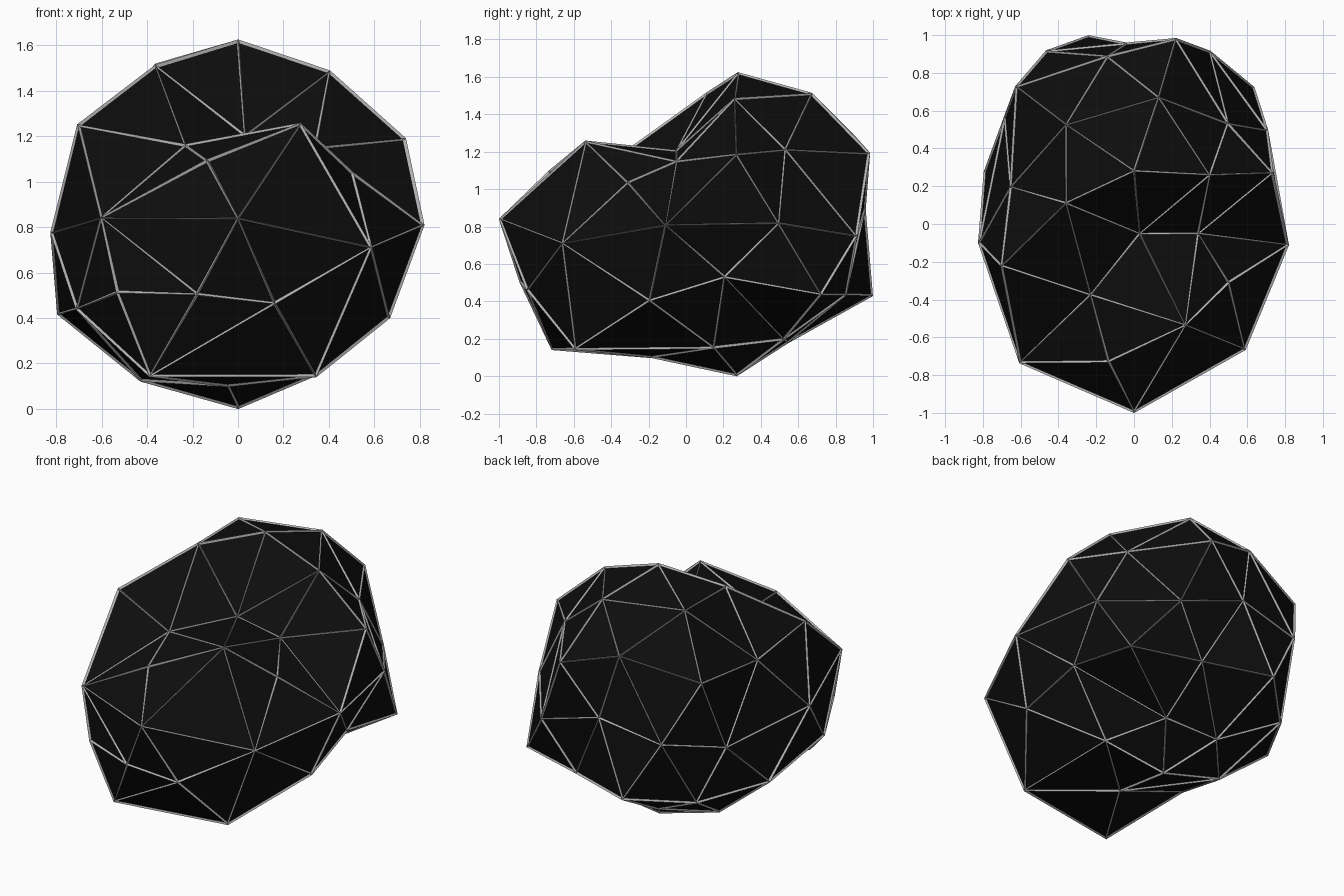
import bpy, bmesh, math

if "Cube" in bpy.data.objects:
    bpy.data.objects.remove(bpy.data.objects["Cube"])

def material(name, c):
    m = bpy.data.materials.new(name)
    m.diffuse_color = (c, c, c, 1)
    m.use_nodes = True
    m.node_tree.nodes["Principled BSDF"].inputs["Base Color"].default_value = m.diffuse_color
    return m

black = material("matte black", 0.004)
grey = material("light grey", 0.45)

# Deformed ball: rings of points from top to bottom, each anticlockwise from +x
RINGS = [
    [(0, .28, 1.615)],
    [(.40, .26, 1.48), (.13, .67, 1.505), (-.36, .525, 1.51), (-.36, .11, 1.505), (.03, -.05, 1.2)],
    [(.73, .27, 1.185), (.495, .53, 1.21), (.22, .975, 1.19), (-.14, .885, 1.29), (-.62, .725, 1.18),
     (-.65, .195, 1.14), (-.70, -.22, 1.245), (-.23, -.375, 1.156), (.272, -.535, 1.25), (.34, -.05, 1.145)],
    [(.70, .495, .817), (.40, .907, .75), (-.04, .95, .89), (-.46, .91, .81), (-.68, .56, .72),
     (-.815, -.1, .775), (-.6, -.73, .84), (0, -.99, .838), (.583, -.66, .71), (.81, -.11, .807)],
    [(.634, .206, .53), (.63, .72, .438), (.19, .85, .438), (-.24, .99, .433), (-.55, .68, .375),
     (-.786, .275, .42), (-.705, -.4, .443), (-.385, -.713, .148), (.34, -.59, .148), (.66, -.195, .405)],
    [(.19, .52, .2), (-.18, .54, .185), (-.425, .27, .13), (-.045, -.18, .107), (.34, .147, .155)],
    [(0, .27, .01)],
]

bm = bmesh.new()
bmesh.ops.create_icosphere(bm, subdivisions=2, radius=1)
bands = [[] for _ in RINGS]
for v in bm.verts:
    band = sum(v.co.z < t for t in (.95, .7, .3, -.3, -.7, -.95))
    bands[band].append((round(math.degrees(math.atan2(v.co.y, v.co.x))) % 360, v))
grid = [[v for _, v in sorted(b, key=lambda p: p[0])] for b in bands]
for ring, points in zip(grid, RINGS):
    for v, p in zip(ring, points):
        v.co = p

# Long edges of the front bulge are split, each with one extra point
nose, left, low_left, low_right = grid[3][7], grid[3][6], grid[4][7], grid[4][8]

def split(a, b, co):
    edge = next(e for e in a.link_edges if e.other_vert(a) == b)
    sides = [v for f in edge.link_faces for v in f.verts if v not in (a, b)]
    bm.edges.remove(edge)
    mid = bm.verts.new(co)
    for s in sides:
        bm.faces.new((a, mid, s))
        bm.faces.new((mid, b, s))

split(nose, grid[2][7], (-.135, -.728, 1.09))
split(grid[3][8], grid[2][9], (.50, -.31, 1.035))
split(nose, low_right, (.16, -.845, .465))
split(nose, low_left, (-.18, -.88, .505))
split(left, low_left, (-.53, -.75, .513))
bmesh.ops.recalc_face_normals(bm, faces=bm.faces[:])

def add(name, mat):
    me = bpy.data.meshes.new(name)
    bm.to_mesh(me)
    me.materials.append(mat)
    ob = bpy.data.objects.new(name, me)
    bpy.context.collection.objects.link(ob)
    return ob

# Solid faceted core and the strut lattice along its edges
add("faceted_core", black)
lattice = add("edge_struts", grey)
w = lattice.modifiers.new("struts", 'WIREFRAME')
w.thickness = 0.022
w.offset = 0
w.use_even_offset = False
w.use_replace = True
bm.free()
